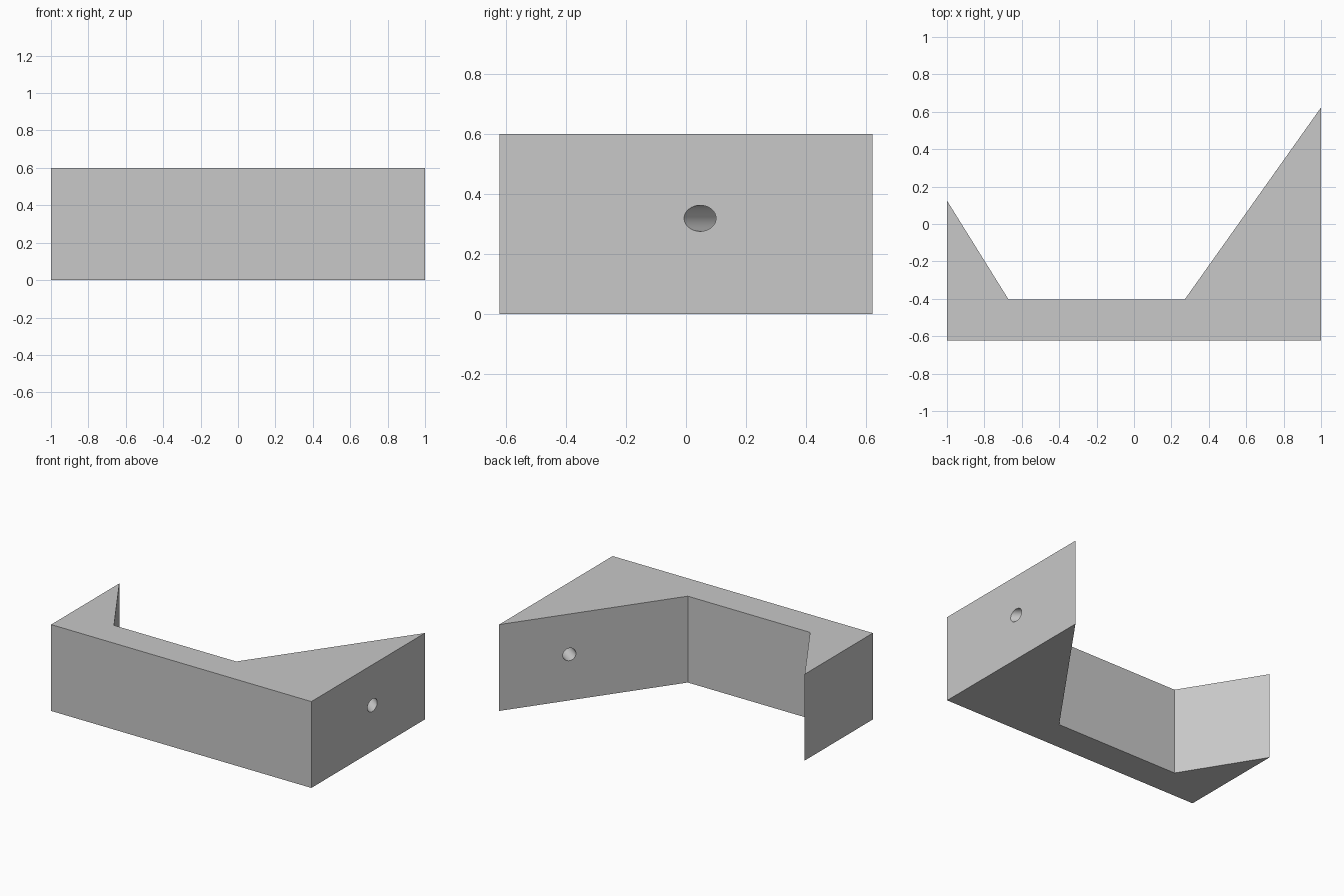
import bpy
import bmesh
from math import atan2
from mathutils import Matrix, Vector

cube = bpy.data.objects.get("Cube")
if cube:
    bpy.data.objects.remove(cube, do_unlink=True)

# Plain grey material
GREY = (0.58, 0.58, 0.58, 1)
grey = bpy.data.materials.new("plain grey")
grey.use_nodes = True
grey.diffuse_color = GREY
grey.node_tree.nodes["Principled BSDF"].inputs["Base Color"].default_value = GREY


def add_object(name, bm):
    bmesh.ops.recalc_face_normals(bm, faces=bm.faces)
    mesh = bpy.data.meshes.new(name)
    bm.to_mesh(mesh)
    bm.free()
    mesh.materials.append(grey)
    obj = bpy.data.objects.new(name, mesh)
    bpy.context.collection.objects.link(obj)
    return obj


# Bracket: plan outline with two unequal wedge arms, extruded upward
HEIGHT = 0.6
inner, tip = Vector((0.27, -0.405)), Vector((1, 0.623))
outline = [(-1, -0.623), (1, -0.623), tip, inner, (-0.67, -0.405), (-1, 0.125)]
bm = bmesh.new()
base = bm.faces.new([bm.verts.new((x, y, 0)) for x, y in outline])
top = bmesh.ops.extrude_face_region(bm, geom=[base])["geom"]
bmesh.ops.translate(bm, vec=(0, 0, HEIGHT),
                    verts=[v for v in top if isinstance(v, bmesh.types.BMVert)])
bracket = add_object("angled_bracket", bm)

# Round hole bored square to the long slanted face
slope = (tip - inner).normalized()
axis = Vector((-slope.y, slope.x, 0))
place = Matrix.Translation((1, 0.047, 0.319)) @ axis.to_track_quat("Z", "Y").to_matrix().to_4x4()
bm = bmesh.new()
bmesh.ops.create_cone(bm, cap_ends=True, segments=48, radius1=0.0435,
                      radius2=0.0435, depth=1.2, matrix=place)
cutter = add_object("hole_cutter", bm)

cut = bracket.modifiers.new("bored hole", "BOOLEAN")
cut.operation = "DIFFERENCE"
cut.solver = "EXACT"
cut.object = cutter

# Apply the cut and drop the cutter
bpy.ops.object.select_all(action="DESELECT")
bracket.select_set(True)
bpy.context.view_layer.objects.active = bracket
bpy.ops.object.modifier_apply(modifier=cut.name)
bpy.data.objects.remove(cutter, do_unlink=True)
bpy.ops.object.shade_smooth_by_angle()
